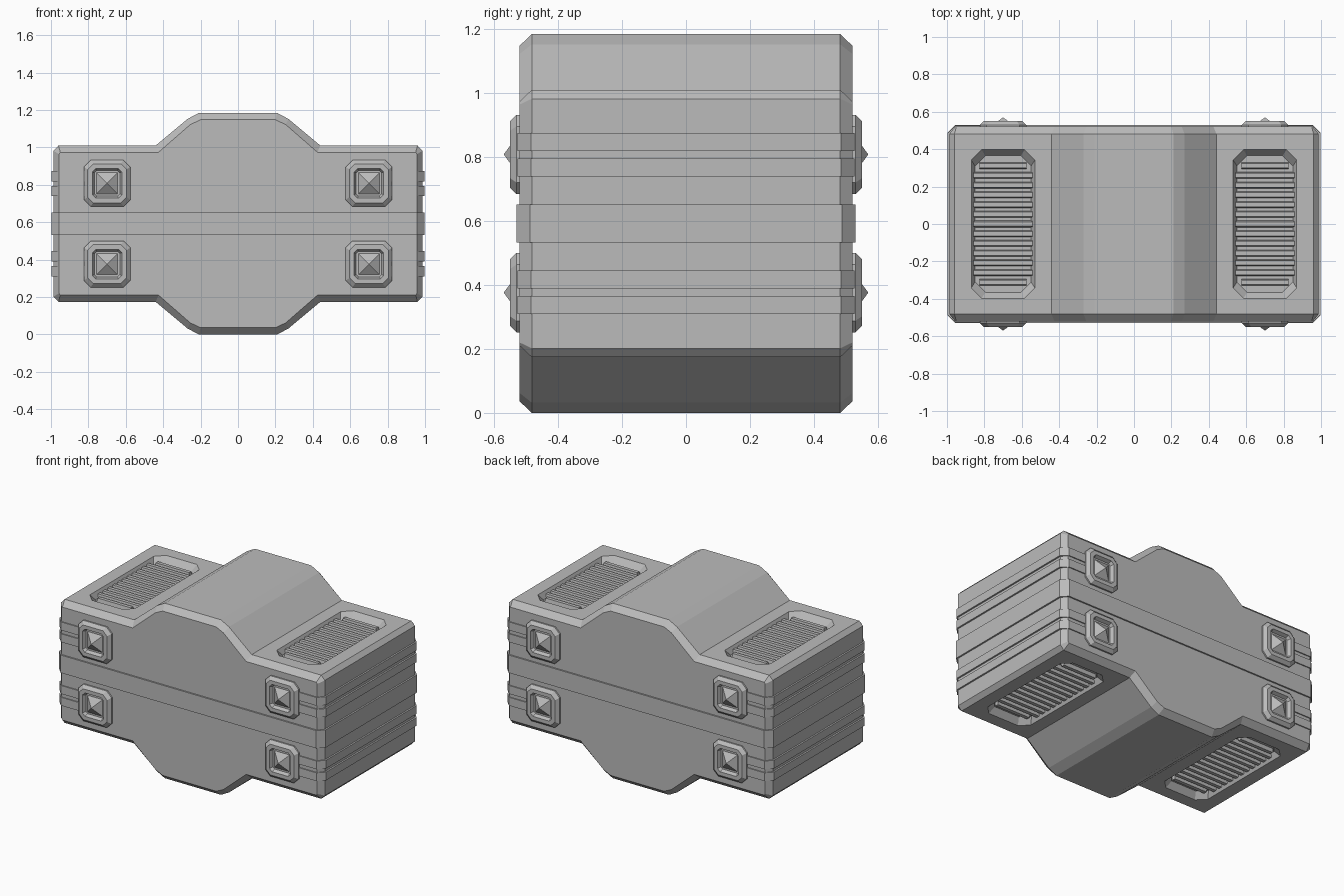
import bpy
import bmesh
from mathutils import Vector

if "Cube" in bpy.data.objects:
    bpy.data.objects.remove(bpy.data.objects["Cube"], do_unlink=True)

MID = 0.592    # height of the crate's centre
VENT_X = 0.70  # sideways centre of vents and studs

grey = bpy.data.materials.new("plain grey")
grey.use_nodes = True
grey.diffuse_color = (0.5, 0.5, 0.5, 1)
grey.node_tree.nodes["Principled BSDF"].inputs["Base Color"].default_value = grey.diffuse_color


def finish(name, bm):
    """Turn a bmesh into a flat shaded grey object."""
    bmesh.ops.recalc_face_normals(bm, faces=bm.faces)
    mesh = bpy.data.meshes.new(name)
    bm.to_mesh(mesh)
    bm.free()
    mesh.materials.append(grey)
    obj = bpy.data.objects.new(name, mesh)
    bpy.context.collection.objects.link(obj)
    return obj


def loft(bm, rings):
    """Skin a list of matching rings and cap both ends."""
    loops = [[bm.verts.new(p) for p in ring] for ring in rings]
    n = len(loops[0])
    for a, b in zip(loops, loops[1:]):
        for i in range(n):
            j = (i + 1) % n
            bm.faces.new((a[i], a[j], b[j], b[i]))
    bm.faces.new(loops[0])
    bm.faces.new(loops[-1])


def octagon(hx, hy, c):
    """Rectangle of half sizes hx, hy with corners cut by c."""
    return [(hx, c - hy), (hx, hy - c), (hx - c, hy), (c - hx, hy),
            (-hx, hy - c), (-hx, c - hy), (c - hx, -hy), (hx - c, -hy)]


def full_outline(quarter):
    """Mirror a quarter outline (side to top) into a closed loop."""
    right = [(x, -z) for x, z in reversed(quarter)] + quarter
    return right + [(-x, z) for x, z in reversed(right)]


# Main body: stepped outline with chamfered front and back
outer = full_outline([(0.987, 0.39), (0.96, 0.418), (0.44, 0.418), (0.27, 0.56), (0.21, 0.592)])
inner = full_outline([(0.957, 0.372), (0.95, 0.382), (0.425, 0.382), (0.255, 0.53), (0.2, 0.556)])
bm = bmesh.new()
loft(bm, [[(x, y, MID + z) for x, z in shape]
          for y, shape in ((-0.52, inner), (-0.482, outer), (0.482, outer), (0.52, inner))])
body = finish("crate_body", bm)

# Vent recesses, cut into the shoulders above and below
bm = bmesh.new()
for side in (-1, 1):
    for up in (-1, 1):
        loft(bm, [[(side * VENT_X + x, y, MID + up * z) for x, y in octagon(hx, hy, 0.055)]
                  for z, hx, hy in ((0.378, 0.15, 0.365), (0.418, 0.17, 0.397), (0.438, 0.17, 0.397))])
cutter = finish("vent_cutter", bm)
cutter.hide_render = True
cut = body.modifiers.new("vents", 'BOOLEAN')
cut.operation = 'DIFFERENCE'
cut.solver = 'EXACT'
cut.object = cutter
bpy.context.view_layer.update()
carved = bpy.data.meshes.new_from_object(body.evaluated_get(bpy.context.evaluated_depsgraph_get()))
body.modifiers.clear()
body.data = carved
bpy.data.objects.remove(cutter, do_unlink=True)

# Vent slats: a row of tapered ridges in each recess
SLATS = 13
for side, side_name in ((-1, "right"), (1, "left")):
    for up, up_name in ((-1, "bottom"), (1, "top")):
        bm = bmesh.new()
        for i in range(SLATS):
            y = (i - (SLATS - 1) / 2) * 0.052
            half = 0.158 if abs(y) < 0.3 else 0.125
            loft(bm, [[(side * VENT_X + x, y + dy, MID + up * z)
                       for dy, z in ((-0.018, 0.376), (-0.012, 0.402), (0.012, 0.402), (0.018, 0.376))]
                      for x in (-half, half)])
        finish(f"{up_name}_{side_name}_vent_slats", bm)

# Middle band around the whole crate
bm = bmesh.new()
loft(bm, [[(x, y, MID + z) for x, y in octagon(0.998, 0.53, 0.042)] for z in (-0.06, 0.06)])
finish("middle_band", bm)

# Narrow strips wrapping each end, stopping under the studs
wrap = [(0.7, -0.527), (0.956, -0.527), (0.998, -0.485),
        (0.998, 0.485), (0.956, 0.527), (0.7, 0.527)]
for side, side_name in ((-1, "right"), (1, "left")):
    bm = bmesh.new()
    for z in (-0.255, -0.175, 0.175, 0.255):
        loft(bm, [[(side * x, y, MID + z + dz) for x, y in wrap] for dz in (-0.028, 0.028)])
    finish(f"{side_name}_end_strips", bm)

# Studs: bevelled frame, sunken centre and a pyramid
for front, front_name in ((-1, "front"), (1, "back")):
    for side, side_name in ((-1, "right"), (1, "left")):
        for up, up_name in ((-1, "lower"), (1, "upper")):
            centre = Vector((side * VENT_X, 0, MID + up * 0.216))

            def ring(y, half, c):
                return [centre + Vector((x, front * y, z)) for x, z in octagon(half, half, c)]

            bm = bmesh.new()
            loft(bm, [ring(0.5, 0.124, 0.036), ring(0.53, 0.124, 0.036), ring(0.55, 0.104, 0.03),
                      ring(0.55, 0.079, 0.018), ring(0.528, 0.068, 0.012)])
            base = [bm.verts.new(centre + Vector((x, front * 0.527, z)))
                    for x, z in ((-0.058, -0.058), (0.058, -0.058), (0.058, 0.058), (-0.058, 0.058))]
            tip = bm.verts.new(centre + Vector((0, front * 0.57, 0)))
            for i in range(4):
                bm.faces.new((base[i], base[(i + 1) % 4], tip))
            bm.faces.new(base)
            finish(f"{front_name}_{up_name}_{side_name}_stud", bm)
